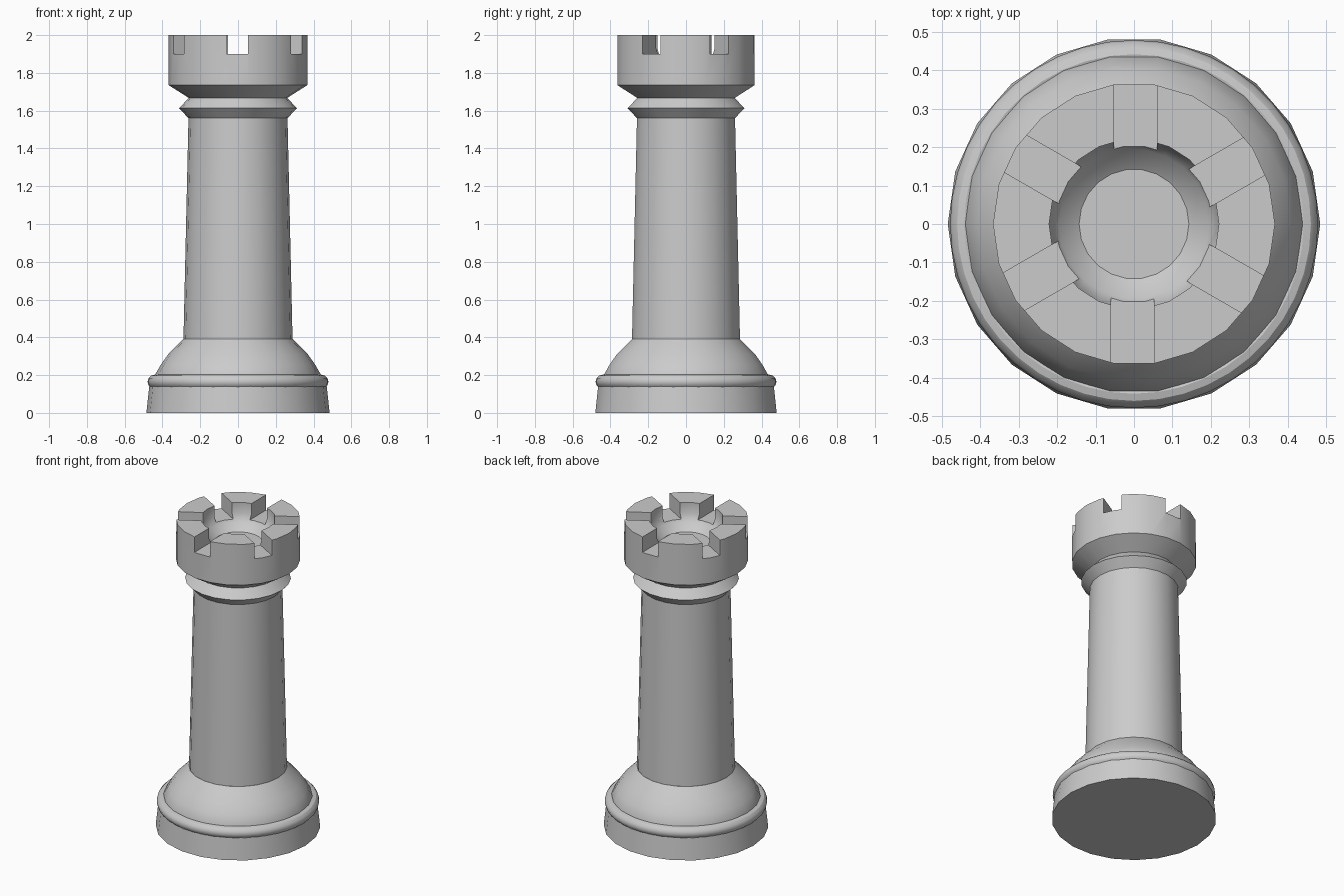
import bpy, bmesh, math
from mathutils import Matrix, Vector

cube = bpy.data.objects.get("Cube")
if cube:
    bpy.data.objects.remove(cube, do_unlink=True)

SIDES = 22

# single stone colour
stone = bpy.data.materials.new("stone_grey")
stone.use_nodes = True
GREY = (0.6, 0.6, 0.6, 1)
stone.diffuse_color = GREY
stone.node_tree.nodes["Principled BSDF"].inputs["Base Color"].default_value = GREY


def finish(obj):
    obj.data.materials.clear()
    obj.data.materials.append(stone)
    bpy.ops.object.select_all(action='DESELECT')
    bpy.context.view_layer.objects.active = obj
    obj.select_set(True)
    bpy.ops.object.shade_smooth_by_angle(angle=math.radians(30))


def lathe(name, profile):
    """Closed solid turned around z from (radius, height) points."""
    bm = bmesh.new()
    rings = []
    for r, z in profile:
        rings.append([bm.verts.new((r * math.cos(a), r * math.sin(a), z))
                      for a in (2 * math.pi * k / SIDES for k in range(SIDES))])
    for low, high in zip(rings, rings[1:]):
        for k in range(SIDES):
            n = (k + 1) % SIDES
            bm.faces.new((low[k], low[n], high[n], high[k]))
    bm.faces.new(rings[0][::-1])
    bm.faces.new(rings[-1])
    bmesh.ops.recalc_face_normals(bm, faces=bm.faces)
    mesh = bpy.data.meshes.new(name)
    bm.to_mesh(mesh)
    bm.free()
    obj = bpy.data.objects.new(name, mesh)
    bpy.context.collection.objects.link(obj)
    return obj


# foot and domed base
finish(lathe("foot", [(0.485, 0), (0.47, 0.14), (0.44, 0.165)]))
finish(lathe("base_dome", [(0.44, 0.165), (0.44, 0.2), (0.408, 0.256),
                           (0.37, 0.31), (0.29, 0.39)]))

# rounded ring around the base
bpy.ops.mesh.primitive_torus_add(major_segments=44, minor_segments=12,
                                 major_radius=0.442, minor_radius=0.037,
                                 location=(0, 0, 0.165))
ring = bpy.context.object
ring.name = "base_ring"
finish(ring)

# tapered shaft and collar
finish(lathe("shaft", [(0.289, 0.38), (0.262, 1.57)]))
finish(lathe("collar", [(0.262, 1.56), (0.312, 1.613), (0.26, 1.668)]))

# crown with a bowl sunk into its top
crown = lathe("crown", [(0.26, 1.667), (0.367, 1.735), (0.367, 2), (0.221, 2),
                        (0.221, 1.93), (0.195, 1.885), (0.143, 1.845)])

# six battlement slots cut through the wall, slightly off centre
bm = bmesh.new()
for k in range(6):
    turn = Matrix.Rotation(math.radians(30 + 60 * k), 4, 'Z')
    place = Matrix.Translation(Vector((0.34, -0.004, 2)))
    size = Matrix.Diagonal((0.3, 0.112, 0.2, 1))
    bmesh.ops.create_cube(bm, size=1, matrix=turn @ place @ size)
mesh = bpy.data.meshes.new("slot_cutter")
bm.to_mesh(mesh)
bm.free()
cutter = bpy.data.objects.new("slot_cutter", mesh)
cutter.hide_render = True
bpy.context.collection.objects.link(cutter)

cut = crown.modifiers.new("slots", 'BOOLEAN')
cut.operation = 'DIFFERENCE'
cut.solver = 'EXACT'
cut.object = cutter
bpy.context.view_layer.objects.active = crown
bpy.ops.object.modifier_apply(modifier="slots")
bpy.data.objects.remove(cutter, do_unlink=True)
finish(crown)
